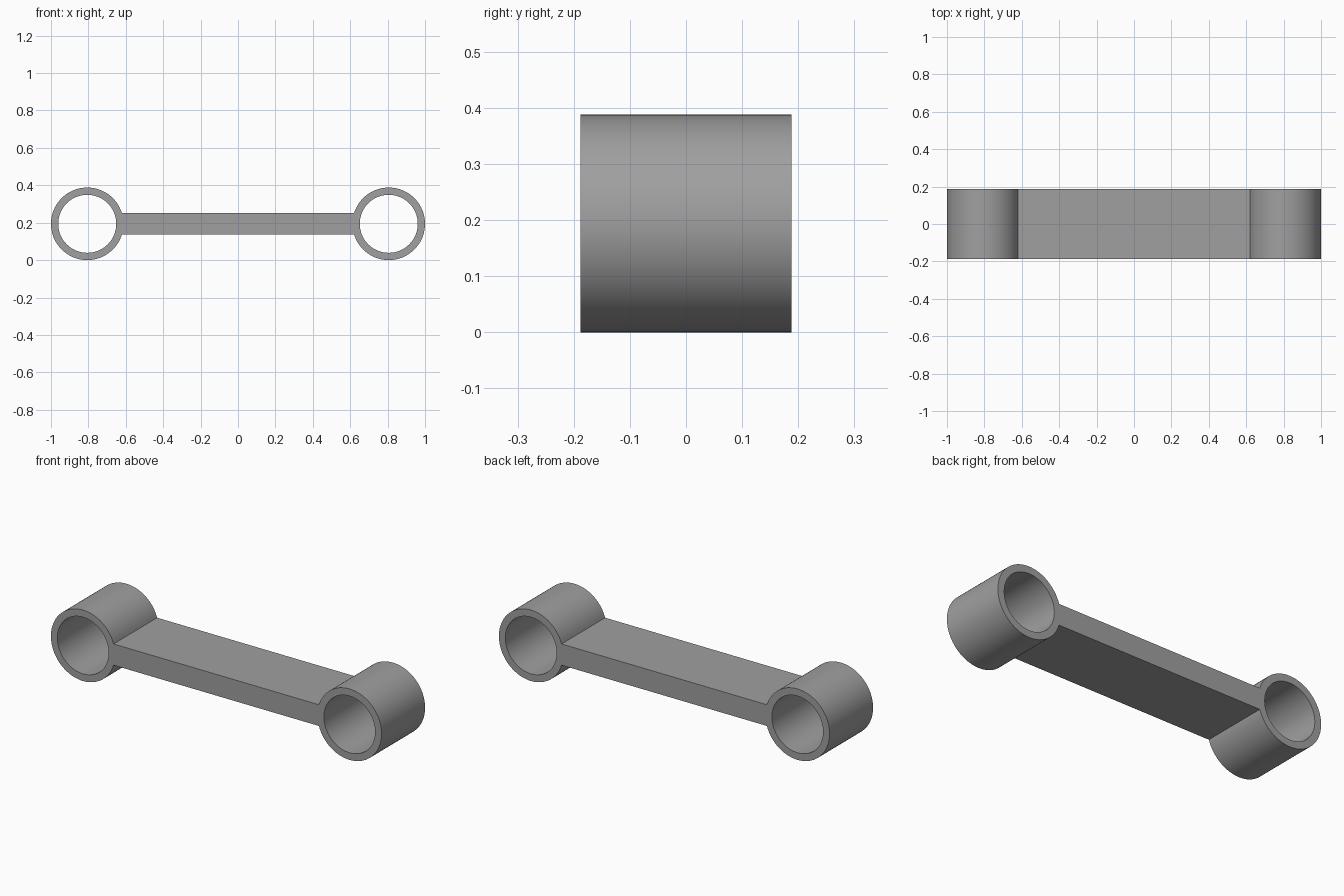
import bpy
import bmesh
from math import pi, asin, sin, cos
from mathutils import Vector

if "Cube" in bpy.data.objects:
    bpy.data.objects.remove(bpy.data.objects["Cube"])

R_OUT, R_IN = 0.194, 0.155      # bushing eye radii
CX, CZ = 0.806, 0.194           # eye centres
HALF_W = 0.188                  # half depth in y
HALF_BAR = 0.058                # half thickness of the bar
ARC, JOIN = 72, 8               # segments on the free arc and at the bar joint

metal = bpy.data.materials.new("grey_metal")
metal.diffuse_color = (0.35, 0.35, 0.35, 1)
metal.use_nodes = True
metal.node_tree.nodes["Principled BSDF"].inputs["Base Color"].default_value = metal.diffuse_color

# Angles measured from the direction facing the bar
a = asin(HALF_BAR / R_OUT)
angles = [-a + 2 * a * i / JOIN for i in range(JOIN)]
angles += [a + (2 * pi - 2 * a) * i / ARC for i in range(ARC)]

bm = bmesh.new()


def eye(side):
    """Flat ring; returns the outer vertices along the bar joint."""
    def loop(r):
        return [bm.verts.new((side * (CX - r * cos(t)), -HALF_W, CZ + r * sin(t)))
                for t in angles]
    outer, inner = loop(R_OUT), loop(R_IN)
    n = len(angles)
    for i in range(n):
        j = (i + 1) % n
        bm.faces.new((outer[i], outer[j], inner[j], inner[i]))
    return outer[:JOIN + 1]


# Front profile: two eyes joined by the bar
right, left = eye(1), eye(-1)
bm.faces.new(right + left[::-1])
bmesh.ops.recalc_face_normals(bm, faces=bm.faces[:])

# Extrude the profile to full depth
res = bmesh.ops.extrude_face_region(bm, geom=bm.faces[:], use_keep_orig=True)
moved = [g for g in res["geom"] if isinstance(g, bmesh.types.BMVert)]
bmesh.ops.translate(bm, verts=moved, vec=Vector((0, 2 * HALF_W, 0)))
bmesh.ops.recalc_face_normals(bm, faces=bm.faces[:])

mesh = bpy.data.meshes.new("link_arm")
bm.to_mesh(mesh)
bm.free()
mesh.materials.append(metal)
link = bpy.data.objects.new("link_arm", mesh)
bpy.context.collection.objects.link(link)

# Smooth cylinders, sharp rims
bpy.context.view_layer.objects.active = link
link.select_set(True)
bpy.ops.object.shade_smooth_by_angle(angle=pi / 6)
